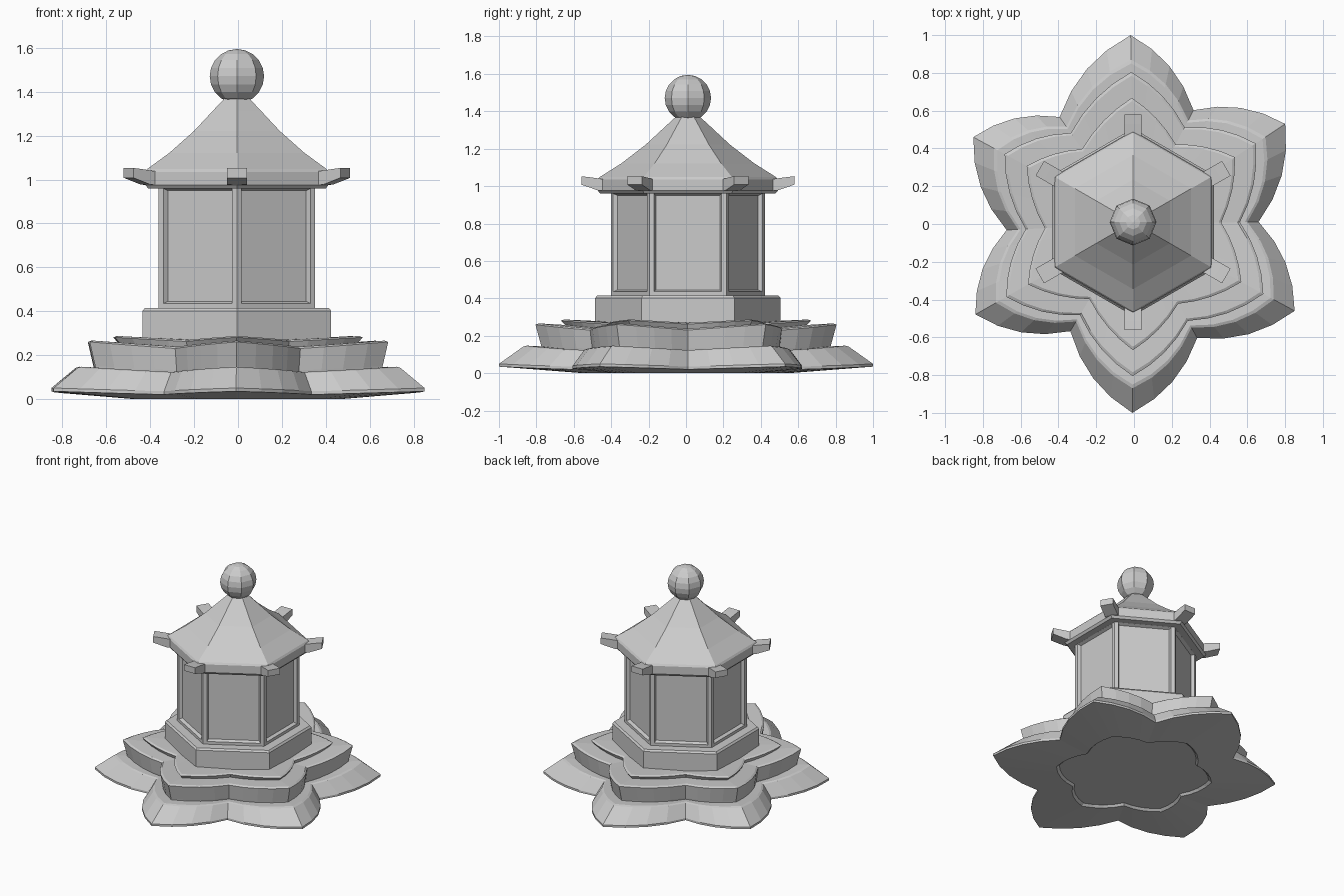
import bpy, bmesh
from math import sin, cos, radians
from mathutils import Vector, Matrix

cube = bpy.data.objects.get("Cube")
if cube:
    bpy.data.objects.remove(cube, do_unlink=True)

stone = bpy.data.materials.new("grey_stone")
STONE = (0.6, 0.6, 0.6, 1)
stone.use_nodes = True
stone.diffuse_color = STONE
stone.node_tree.nodes["Principled BSDF"].inputs["Base Color"].default_value = STONE

TOWER = (-0.005, 0.01, 0)  # the lantern sits slightly off the lotus centre


def add_object(name, bm, location=(0, 0, 0)):
    bmesh.ops.recalc_face_normals(bm, faces=bm.faces)
    mesh = bpy.data.meshes.new(name)
    bm.to_mesh(mesh)
    bm.free()
    mesh.materials.append(stone)
    obj = bpy.data.objects.new(name, mesh)
    obj.location = location
    bpy.context.collection.objects.link(obj)
    return obj


def loft(rings):
    """Skin a stack of equal-length point loops and cap both ends."""
    bm = bmesh.new()
    loops = [[bm.verts.new(p) for p in ring] for ring in rings]
    n = len(loops[0])
    for low, high in zip(loops, loops[1:]):
        for i in range(n):
            j = (i + 1) % n
            bm.faces.new((low[i], low[j], high[j], high[i]))
    bm.faces.new(loops[0][::-1])
    bm.faces.new(loops[-1])
    return bm


def polar(r, deg, z=0.0):
    return Vector((r * cos(radians(deg)), r * sin(radians(deg)), z))


def hexagon(r, z):
    return [polar(r, 30 + 60 * i, z) for i in range(6)]


# Petal outline: slightly irregular tips and valleys, (radius, angle)
TIPS = [(0.96, 33.5), (1, 91), (0.967, 151.6), (0.967, 209.7), (1, 269.5), (0.967, 331.6)]
VALLEYS = [(0.68, 62.4), (0.69, 124.8), (0.675, 182.7), (0.66, 239.3), (0.69, 299), (0.66, 361)]
STEPS = 4


def petal_ring(bow, tip, valley, z_tip, z_valley):
    """Six pointed petals with bowed edges, scaled at tips and valleys."""
    corners = []
    for (rt, at), (rv, av) in zip(TIPS, VALLEYS):
        corners += [polar(rt * tip, at, z_tip), polar(rv * valley, av, z_valley)]
    ring = []
    for i, a in enumerate(corners):
        b = corners[(i + 1) % len(corners)]
        side = Vector((b.y - a.y, a.x - b.x, 0)) * bow
        for s in range(STEPS):
            t = s / STEPS
            ring.append(a.lerp(b, t) + side * 4 * t * (1 - t))
    return ring


# Lotus base: edge bow, then rows of (tip scale, valley scale, tip z, valley z)
tiers = {
    "lower_petals": (0.1, [(0.53, 0.62, 0.015, 0.015), (0.55, 0.64, 0.0, 0.0),
                           (1, 1, 0.035, 0.02), (1, 1, 0.05, 0.035),
                           (0.87, 0.91, 0.142, 0.118), (0.85, 0.89, 0.147, 0.123),
                           (0.7, 0.75, 0.14, 0.115)]),
    "middle_petals": (0.075, [(0.77, 0.82, 0.12, 0.1), (0.775, 0.83, 0.15, 0.13),
                              (0.805, 0.85, 0.26, 0.23), (0.785, 0.83, 0.266, 0.238),
                              (0.6, 0.62, 0.255, 0.235)]),
    "upper_petals": (0.06, [(0.62, 0.66, 0.23, 0.2), (0.668, 0.7, 0.281, 0.262),
                            (0.65, 0.68, 0.287, 0.269), (0.4, 0.5, 0.275, 0.27)]),
}
for name, (bow, rows) in tiers.items():
    add_object(name, loft([petal_ring(bow, *row) for row in rows]))

# Hexagonal plinth with a chamfered rim
add_object("plinth", loft([hexagon(0.496, 0.25), hexagon(0.496, 0.402),
                           hexagon(0.484, 0.415)]), TOWER)

# Lantern chamber: each wall gets a recessed panel with a sloped frame
bm = loft([hexagon(0.412, 0.41), hexagon(0.412, 0.985)])
bm.normal_update()
walls = [f for f in bm.faces if abs(f.normal.z) < 0.5]
bmesh.ops.inset_individual(bm, faces=walls, thickness=0.036, depth=0)
bmesh.ops.inset_individual(bm, faces=walls, thickness=0.014, depth=-0.022)
add_object("lantern_chamber", bm, TOWER)

# Curved hexagonal roof with a short eave band
roof_profile = [(0.42, 0.96), (0.468, 0.96), (0.482, 0.976), (0.482, 1.035), (0.472, 1.048),
                (0.355, 1.122), (0.225, 1.222), (0.125, 1.315), (0.065, 1.37)]
add_object("roof", loft([hexagon(r, z) for r, z in roof_profile]), TOWER)

# Upturned brackets at the six roof corners
bracket_side = [(0.4, 0.973), (0.48, 0.977), (0.57, 1.008), (0.57, 1.053),
                (0.52, 1.047), (0.4, 1.03)]
for i in range(6):
    bm = loft([[(r, w * 0.045, z) for r, z in bracket_side] for w in (-1, 1)])
    bm.transform(Matrix.Rotation(radians(30 + 60 * i), 4, "Z"))
    add_object(f"eave_bracket_{i + 1}", bm, TOWER)

# Ball finial
bm = bmesh.new()
bmesh.ops.create_uvsphere(bm, u_segments=8, v_segments=10, radius=0.124)
bm.transform(Matrix.Translation((0, 0, 1.471)))
add_object("ball_finial", bm, TOWER)
